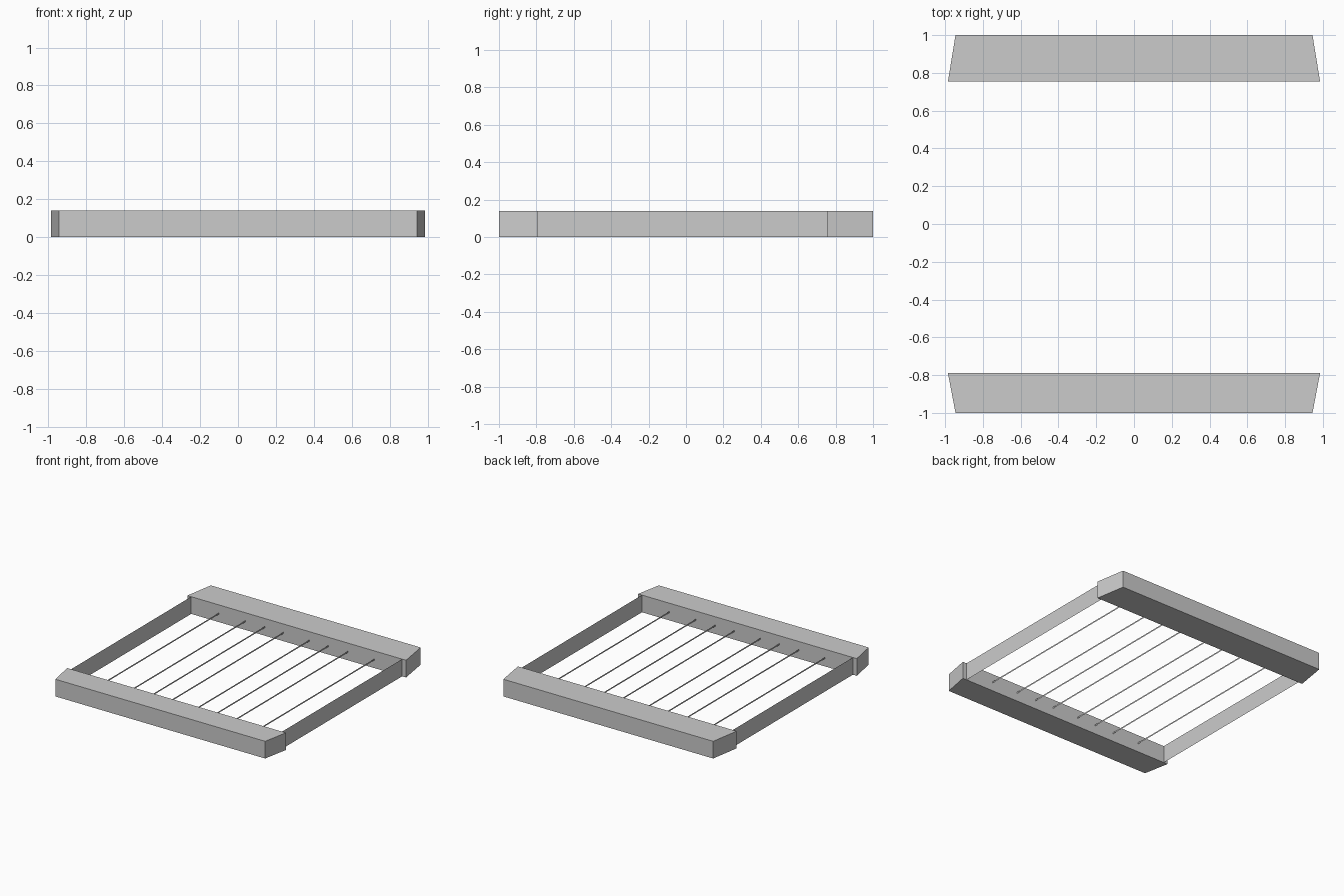
import bpy

if "Cube" in bpy.data.objects:
    bpy.data.objects.remove(bpy.data.objects["Cube"])

H = 0.14                      # overall height
Y_FRONT, Y_BACK = -0.79, 0.755  # inner faces of the two end bars


def make_mesh(name, verts, faces):
    mesh = bpy.data.meshes.new(name)
    mesh.from_pydata(verts, [], faces)
    mesh.update()
    obj = bpy.data.objects.new(name, mesh)
    bpy.context.collection.objects.link(obj)
    return obj


def prism(name, outline, z0, z1):
    """Extrude a counter-clockwise outline between two heights."""
    n = len(outline)
    verts = [(x, y, z) for z in (z0, z1) for x, y in outline]
    faces = [tuple(reversed(range(n))), tuple(range(n, 2 * n))]
    faces += [(i, (i + 1) % n, n + (i + 1) % n, n + i) for i in range(n)]
    return make_mesh(name, verts, faces)


def strip(name, x, z0, z1):
    """Thin upright sheet running between the end bars."""
    return make_mesh(name, [(x, Y_FRONT, z0), (x, Y_BACK, z0),
                            (x, Y_BACK, z1), (x, Y_FRONT, z1)], [(0, 1, 2, 3)])


# End bars with slanted ends, wider on the inner side
prism("front_bar", [(-0.945, -1), (0.945, -1), (0.985, Y_FRONT), (-0.985, Y_FRONT)], 0, H)
prism("back_bar", [(-0.985, Y_BACK), (0.985, Y_BACK), (0.945, 1), (-0.945, 1)], 0, H)

for label, s in (("left", -1), ("right", 1)):
    # Side panels
    strip(f"{label}_side_panel", s * 0.95, 0, H)
    # Thin wires, mirrored about the centre
    for i, x in enumerate((0.117, 0.287, 0.463, 0.70)):
        strip(f"{label}_wire_{i + 1}", s * x, 0.064, 0.076)
